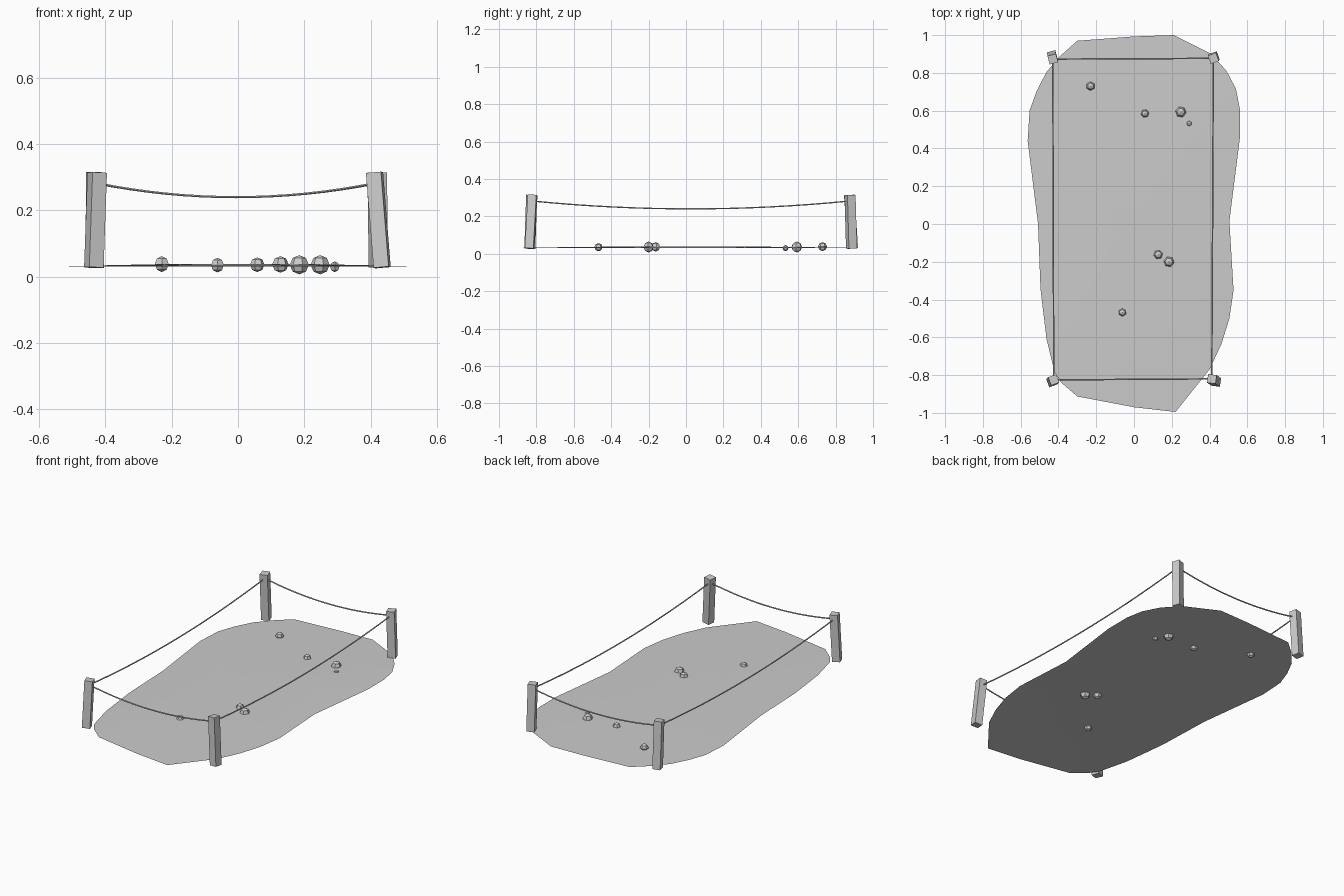
import bpy, bmesh, math
from mathutils import Vector, Matrix

if "Cube" in bpy.data.objects:
    bpy.data.objects.remove(bpy.data.objects["Cube"])

grey = bpy.data.materials.new("grey")
grey.diffuse_color = (0.6, 0.6, 0.6, 1)
grey.use_nodes = True
grey.node_tree.nodes["Principled BSDF"].inputs["Base Color"].default_value = grey.diffuse_color


def finish(name, bm):
    mesh = bpy.data.meshes.new(name)
    bm.to_mesh(mesh)
    bm.free()
    mesh.materials.append(grey)
    obj = bpy.data.objects.new(name, mesh)
    bpy.context.collection.objects.link(obj)
    return obj


# Ground patch: irregular outline rising gently to the middle
OUTLINE = [(-.30, .97), (0, .993), (.21, 1), (.41, .90), (.49, .81), (.54, .715),
           (.56, .61), (.56, .45), (.505, .015), (.527, -.35), (.505, -.50),
           (.463, -.635), (.40, -.77), (.22, -.995), (0, -.97), (-.30, -.913),
           (-.385, -.84), (-.42, -.785), (-.463, -.61), (-.495, -.345),
           (-.508, 0), (-.563, .44), (-.553, .60), (-.515, .705),
           (-.463, .805), (-.39, .89)]
bm = bmesh.new()
rings = [[bm.verts.new((x * s, y * s, z)) for x, y in OUTLINE]
         for s, z in ((1, .03), (.75, .034), (.4, .038))]
n = len(OUTLINE)
centre = bm.verts.new((0, 0, .039))
for i in range(n):
    j = (i + 1) % n
    for a, b in zip(rings, rings[1:]):
        bm.faces.new((a[i], b[i], b[j], a[j]))
    bm.faces.new((rings[-1][i], centre, rings[-1][j]))
bmesh.ops.recalc_face_normals(bm, faces=bm.faces)
if sum(f.normal.z for f in bm.faces) < 0:
    bmesh.ops.reverse_faces(bm, faces=bm.faces)
ground = finish("ground_patch", bm)
for p in ground.data.polygons:
    p.use_smooth = True

# Leaning square posts: name, base, top, turn in degrees
POSTS = [("front_left_post", (-.435, -.835), (-.425, -.825), 20),
         ("front_right_post", (.435, -.836), (.412, -.82), -8),
         ("back_right_post", (.424, .885), (.42, .877), 20),
         ("back_left_post", (-.433, .892), (-.43, .873), 15)]
for name, base, top, turn in POSTS:
    a, b = Vector((*base, .028)), Vector((*top, .314))
    axis = b - a
    bm = bmesh.new()
    bmesh.ops.create_cube(bm, size=1)
    rot = Vector((0, 0, 1)).rotation_difference(axis).to_matrix().to_4x4()
    bm.transform(Matrix.Translation((a + b) / 2) @ rot
                 @ Matrix.Rotation(math.radians(turn), 4, 'Z')
                 @ Matrix.Diagonal((.046, .046, axis.length, 1)))
    finish(name, bm)

# Sagging ropes from post to post
for i, name in enumerate(("front_rope", "right_rope", "back_rope", "left_rope")):
    a, b = (Vector((*POSTS[k % 4][2], .282)) for k in (i, i + 1))
    side = (b - a).normalized().cross(Vector((0, 0, 1)))
    bm = bmesh.new()
    loops = []
    for k in range(17):
        t = k / 16
        p = a.lerp(b, t) - Vector((0, 0, .042 * 4 * t * (1 - t)))
        loops.append([bm.verts.new(p + .0038 * (side * math.cos(w) + Vector((0, 0, math.sin(w)))))
                      for w in (math.tau * q / 6 for q in range(6))])
    for la, lb in zip(loops, loops[1:]):
        for q in range(6):
            bm.faces.new((la[q], la[(q + 1) % 6], lb[(q + 1) % 6], lb[q]))
    bm.faces.new(loops[0])
    bm.faces.new(loops[-1])
    bmesh.ops.recalc_face_normals(bm, faces=bm.faces)
    finish(name, bm)

# Faceted pebbles: x, y, z, radius
PEBBLES = [(-.23, .73, .038, .024), (.058, .585, .036, .022), (.248, .593, .036, .029),
           (.292, .532, .03, .016), (.128, -.162, .037, .025), (.185, -.2, .036, .029),
           (-.062, -.468, .035, .022)]
for i, (x, y, z, r) in enumerate(PEBBLES):
    bm = bmesh.new()
    bmesh.ops.create_uvsphere(bm, u_segments=6, v_segments=4, radius=r)
    bm.transform(Matrix.Translation((x, y, z)) @ Matrix.Rotation(i * .7, 4, 'Z'))
    finish(f"pebble_{i + 1}", bm)
